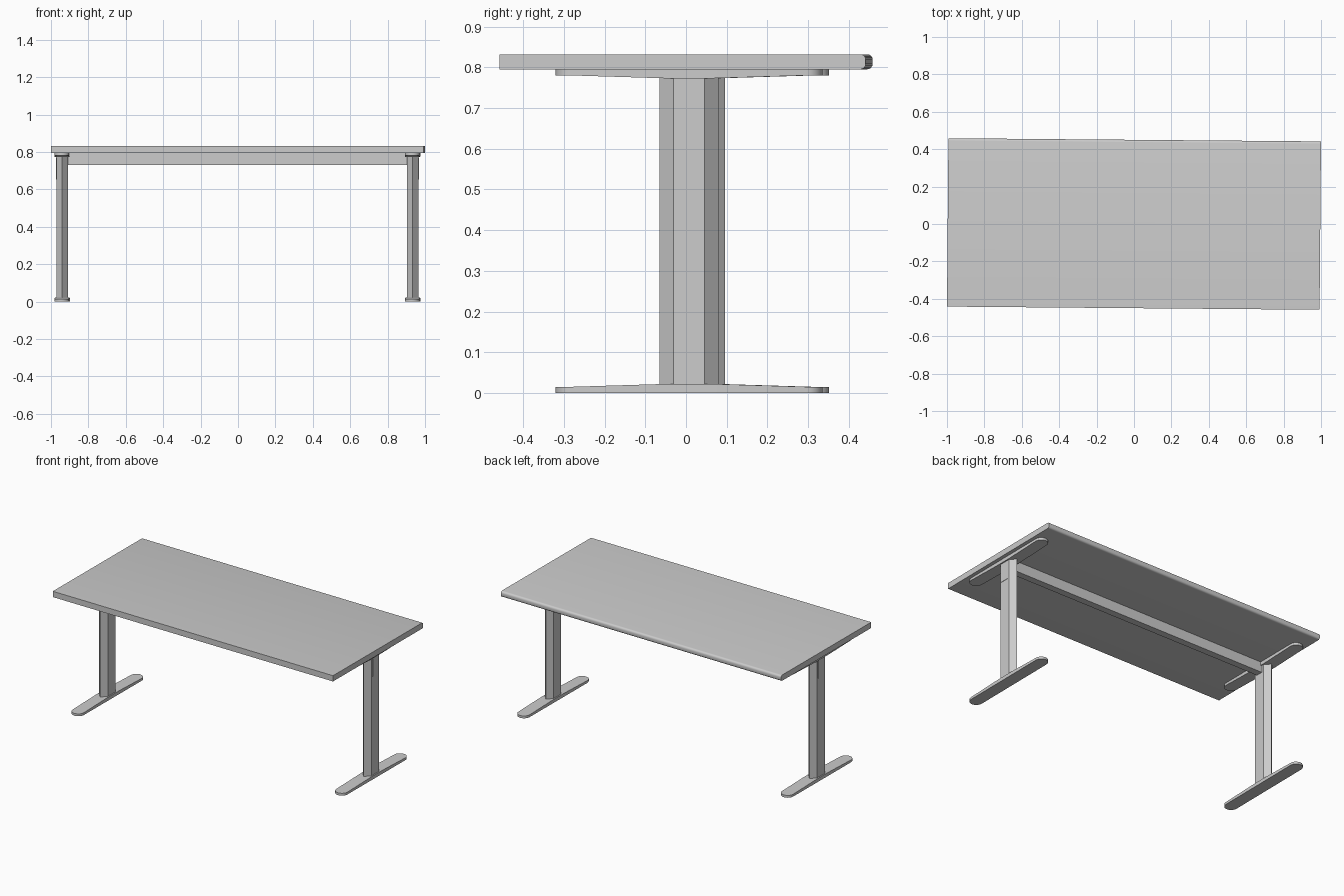
import bpy, bmesh, math

if "Cube" in bpy.data.objects:
    bpy.data.objects.remove(bpy.data.objects["Cube"])

TILT = -0.0085      # the whole table is turned very slightly about z
LEG_Y = 0.0155      # legs sit a little behind the centre line


def loft(name, sections, smooth=None):
    """Skin a list of equal-length 3D loops and cap both ends."""
    bm = bmesh.new()
    rings = [[bm.verts.new(p) for p in s] for s in sections]
    for a, b in zip(rings, rings[1:]):
        n = len(a)
        for i in range(n):
            bm.faces.new((a[i], a[(i + 1) % n], b[(i + 1) % n], b[i]))
    bm.faces.new(rings[0])
    bm.faces.new(rings[-1])
    bmesh.ops.recalc_face_normals(bm, faces=bm.faces)
    mesh = bpy.data.meshes.new(name)
    bm.to_mesh(mesh)
    bm.free()
    ob = bpy.data.objects.new(name, mesh)
    bpy.context.collection.objects.link(ob)
    ob.rotation_euler.z = TILT
    if smooth:
        bpy.ops.object.select_all(action='DESELECT')
        ob.select_set(True)
        bpy.context.view_layer.objects.active = ob
        bpy.ops.object.shade_smooth_by_angle(angle=math.radians(smooth))
    return ob


def box(name, x0, x1, y0, y1, z0, z1):
    def rect(x):
        return [(x, y0, z0), (x, y1, z0), (x, y1, z1), (x, y0, z1)]
    return loft(name, [rect(x0), rect(x1)])


def bar(name, x, flat_z, direction):
    """Round-ended bar, thickest in the middle; direction is +1 for a foot, -1 for a top bracket."""
    half, r = 0.328, 0.039
    steps = [(half - r + r * math.sin(a), r * math.cos(a))
             for a in (math.radians(d) for d in (0, 18, 36, 54, 70, 84))]
    right = [(0.06, r)] + steps
    profile = [(-y, w) for y, w in reversed(right)] + right
    sections = []
    for y, w in profile:
        t = max(0, min(1, (abs(y) - 0.06) / (half - r - 0.06)))
        z = flat_z + direction * (0.022 - 0.007 * t)
        sections.append([(x - w, y + LEG_Y, flat_z), (x + w, y + LEG_Y, flat_z),
                         (x + w, y + LEG_Y, z), (x - w, y + LEG_Y, z)])
    return loft(name, sections, 30)


# Table top: square front edge, rounded back edge
def top_profile(x):
    y, z0, z1, r = 0.45, 0.795, 0.832, 0.013
    pts = [(x, -y, z1), (x, -y, z0)]
    for zc, start in ((z0 + r, -90), (z1 - r, 0)):
        for k in range(5):
            a = math.radians(start + 22.5 * k)
            pts.append((x, y - r + r * math.cos(a), zc + r * math.sin(a)))
    return pts


loft("table_top", [top_profile(-0.996), top_profile(0.996)], 30)

# Two T-legs: foot, six-sided post, top bracket and outer cover plate
for side, s in (("left", -1), ("right", 1)):
    x = s * 0.937 - 0.003
    bar(side + "_foot", x, 0.0, 1)
    bar(side + "_top_bracket", x, 0.795, -1)
    hexagon = [(0, -0.0725), (0.031, -0.038), (0.031, 0.038),
               (0, 0.0725), (-0.031, 0.038), (-0.031, -0.038)]
    loft(side + "_post", [[(x + px, LEG_Y + py, z) for px, py in hexagon]
                          for z in (0.015, 0.78)])
    xa, xb = sorted((x + s * 0.028, x + s * 0.0335))
    box(side + "_cover_plate", xa, xb, LEG_Y - 0.0285, LEG_Y + 0.0285, 0.653, 0.77)

# Cross beam under the top
box("cross_beam", -0.912, 0.906, LEG_Y - 0.022, LEG_Y + 0.022, 0.73, 0.795)
